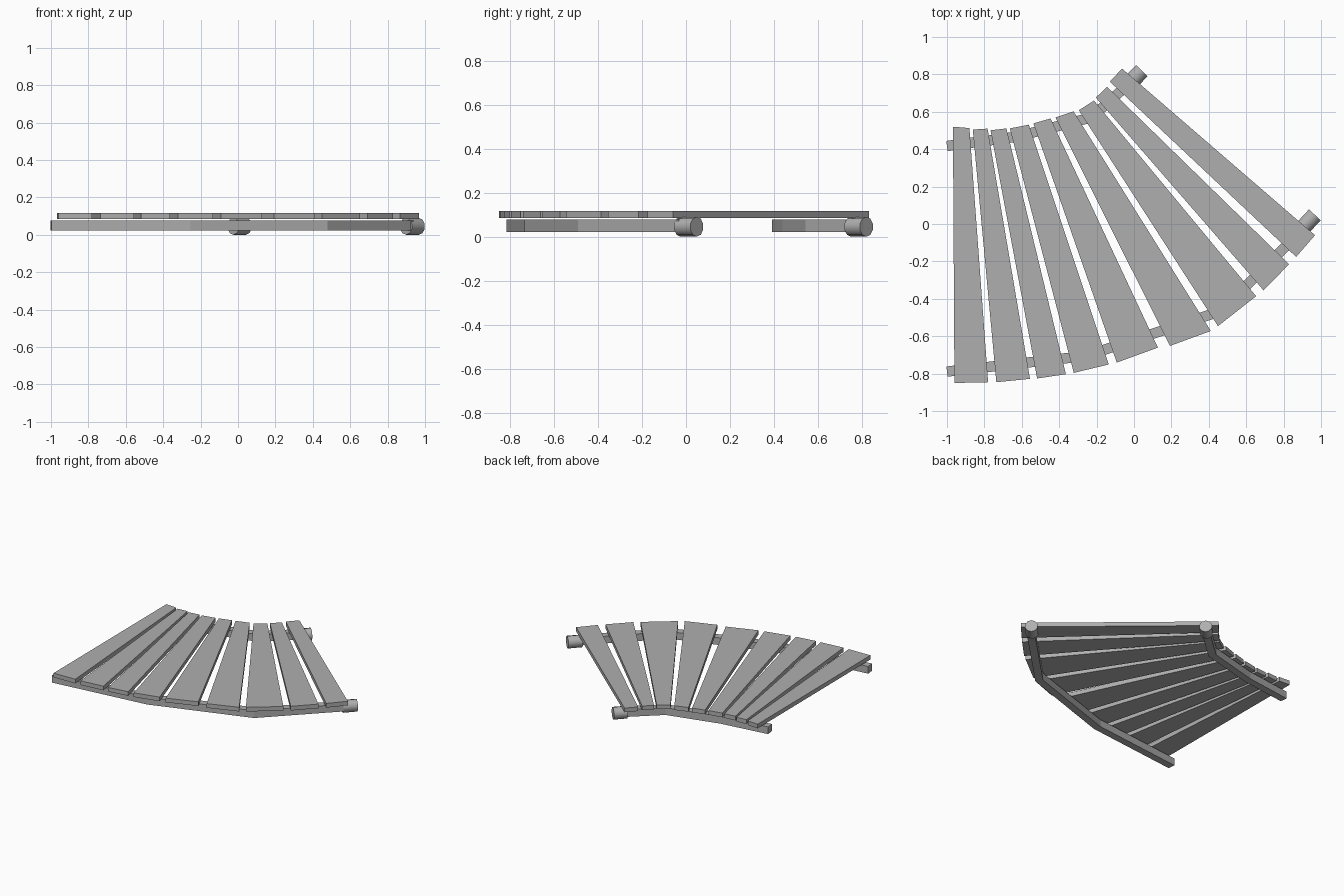
import bpy, math
from mathutils import Vector

if "Cube" in bpy.data.objects:
    bpy.data.objects.remove(bpy.data.objects["Cube"])

grey = bpy.data.materials.new("dark_grey")
grey.diffuse_color = (0.43, 0.43, 0.43, 1)
grey.use_nodes = True
grey.node_tree.nodes["Principled BSDF"].inputs["Base Color"].default_value = grey.diffuse_color


def mesh_object(name, verts, faces):
    me = bpy.data.meshes.new(name)
    me.from_pydata(verts, [], faces)
    me.update()
    me.materials.append(grey)
    ob = bpy.data.objects.new(name, me)
    bpy.context.collection.objects.link(ob)
    return ob


def slab(name, corners, z0, z1):
    # counter-clockwise outline extruded from z0 to z1
    n = len(corners)
    verts = [(x, y, z) for z in (z0, z1) for x, y in corners]
    faces = [tuple(reversed(range(n))), tuple(range(n, 2 * n))]
    faces += [(i, (i + 1) % n, n + (i + 1) % n, n + i) for i in range(n)]
    return mesh_object(name, verts, faces)


def rail(name, path, width, z0, z1):
    # square beam with mitred bends
    pts = [Vector(p) for p in path]
    verts = []
    for i, p in enumerate(pts):
        a = (p - pts[i - 1]).normalized() if i else None
        b = (pts[i + 1] - p).normalized() if i < len(pts) - 1 else None
        a, b = a or b, b or a
        t = (a + b).normalized()
        side = Vector((-t.y, t.x)) * (width / 2 / t.dot(b))
        l, r = p + side, p - side
        verts += [(r.x, r.y, z0), (l.x, l.y, z0), (l.x, l.y, z1), (r.x, r.y, z1)]
    faces = [(3, 2, 1, 0)]
    for i in range(len(pts) - 1):
        o = 4 * i
        faces += [(o + j, o + 4 + j, o + 4 + (j + 1) % 4, o + (j + 1) % 4)[::-1] for j in range(4)]
    o = 4 * (len(pts) - 1)
    faces.append((o, o + 1, o + 2, o + 3))
    return mesh_object(name, verts, faces)


def peg(name, start, end, radius, z):
    a, b = Vector((*start, z)), Vector((*end, z))
    bpy.ops.mesh.primitive_cylinder_add(vertices=10, radius=radius,
                                        depth=(b - a).length, location=(a + b) / 2)
    ob = bpy.context.object
    ob.name = name
    ob.data.materials.append(grey)
    ob.rotation_euler = (math.pi / 2, 0, math.atan2((b - a).y, (b - a).x) + math.pi / 2)
    bpy.ops.object.shade_smooth_by_angle(angle=math.radians(50))


# tapered planks: outer left, outer right, inner right, inner left
planks = [
    ((-.96, -.85), (-.78, -.846), (-.88, .513), (-.968, .52)),
    ((-.736, -.846), (-.556, -.828), (-.783, .510), (-.862, .505)),
    ((-.518, -.826), (-.364, -.803), (-.682, .511), (-.767, .501)),
    ((-.322, -.796), (-.135, -.751), (-.562, .531), (-.664, .511)),
    ((-.092, -.741), (.128, -.661), (-.446, .564), (-.538, .538)),
    ((.192, -.652), (.411, -.572), (-.323, .602), (-.42, .570)),
    ((.449, -.546), (.653, -.386), (-.214, .660), (-.295, .608)),
    ((.693, -.355), (.829, -.215), (-.144, .734), (-.204, .676)),
    ((.867, -.176), (.968, -.06), (-.064, .831), (-.129, .761)),
]
for i, corners in enumerate(planks):
    slab(f"plank_{i + 1}", corners, 0.085, 0.117)

# curved support rails and their round end pegs
rail("outer_rail", [(-1, -.789), (-.26, -.706), (.464, -.466), (.918, -.014)], 0.055, 0.022, 0.077)
rail("inner_rail", [(-1, .417), (-.63, .466), (-.23, .569), (-.01, .765)], 0.055, 0.022, 0.077)
peg("outer_peg", (.898, -.025), (.967, .049), 0.045, 0.045)
peg("inner_peg", (-.025, .75), (.042, .820), 0.045, 0.045)
